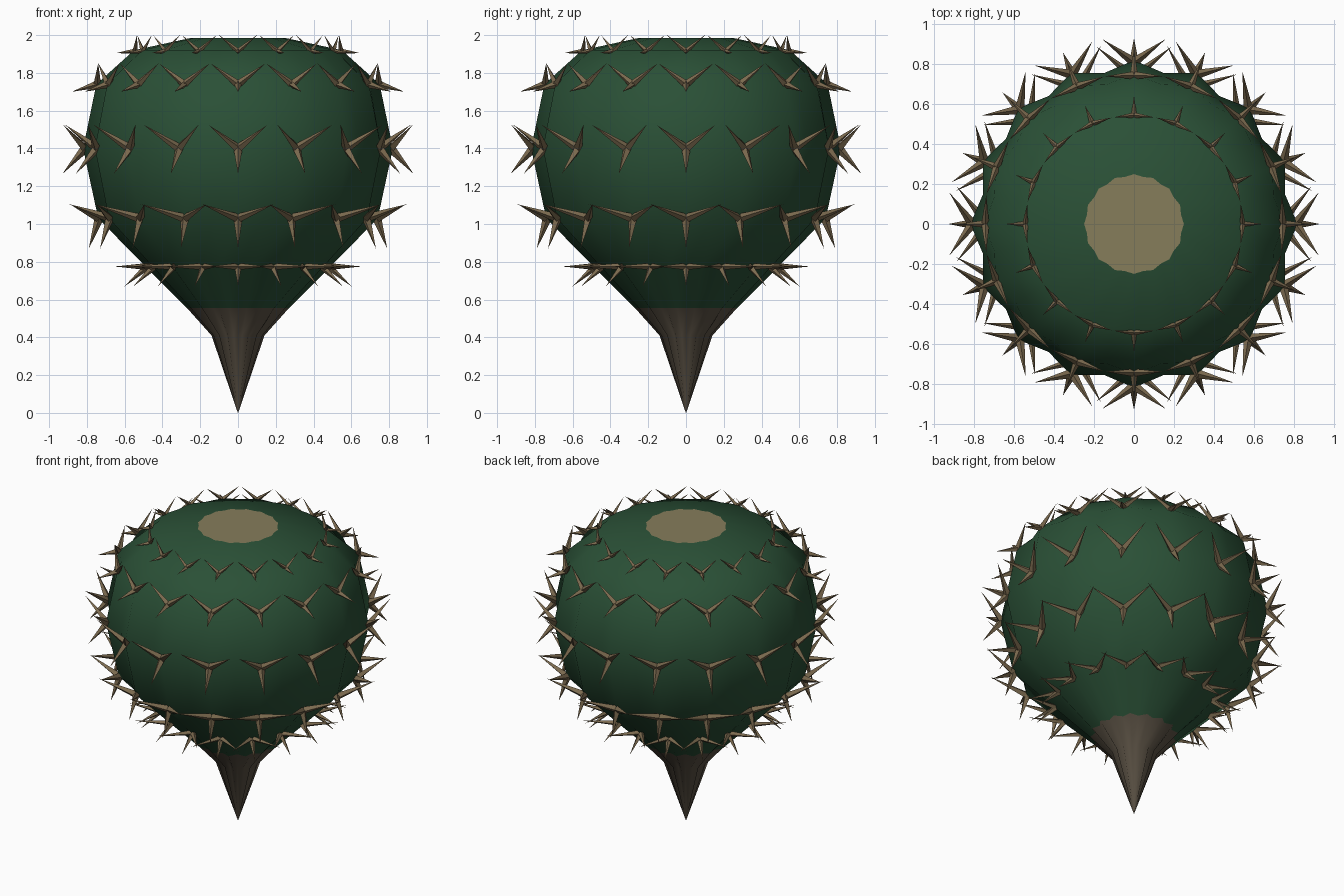
import bpy, bmesh
from math import sin, cos, pi
from mathutils import Vector, Matrix

cube = bpy.data.objects.get("Cube")
if cube:
    bpy.data.objects.remove(cube)

RIBS = 16


def material(name, rgb):
    m = bpy.data.materials.new(name)
    m.use_nodes = True
    m.diffuse_color = (*rgb, 1)
    m.node_tree.nodes["Principled BSDF"].inputs["Base Color"].default_value = (*rgb, 1)
    return m


green = material("dark_green", (0.023, 0.08, 0.037))
beige = material("beige_top", (0.24, 0.205, 0.105))
brown = material("root_brown", (0.1, 0.08, 0.056))
tan = material("spine_tan", (0.2, 0.145, 0.078))


def finish(name, bm, mats):
    mesh = bpy.data.meshes.new(name)
    bmesh.ops.recalc_face_normals(bm, faces=bm.faces)
    bm.to_mesh(mesh)
    bm.free()
    for m in mats:
        mesh.materials.append(m)
    ob = bpy.data.objects.new(name, mesh)
    bpy.context.collection.objects.link(ob)
    return ob


def ribbed_shell(name, profile, mats, cap=False):
    """Revolve (radius, height, groove factor) rings with alternating ribs and grooves."""
    bm = bmesh.new()
    n = RIBS * 2
    rings = []
    for r, z, groove in profile:
        ring = []
        for i in range(n):
            a = 2 * pi * i / n
            k = r * (groove if i % 2 else 1)
            ring.append(bm.verts.new((k * cos(a), k * sin(a), z)))
        rings.append(ring)
    for low, high in zip(rings, rings[1:]):
        for i in range(n):
            j = (i + 1) % n
            bm.faces.new((low[i], low[j], high[j], high[i])).smooth = True
    if cap:
        top = bm.faces.new(rings[-1])
        top.material_index = 1
        for e in top.edges:
            e.smooth = False
    return finish(name, bm, mats)


# Ribbed body with a flat pale top
ribbed_shell("cactus_body", [
    (0.27, 0.555, 0.88), (0.49, 0.775, 0.93), (0.74, 1.03, 0.94), (0.82, 1.4, 0.94),
    (0.75, 1.74, 0.95), (0.55, 1.92, 0.96), (0.25, 1.985, 0.96)], [green, beige], cap=True)

# Grooved tapering root
ribbed_shell("root", [(0.001, 0, 1), (0.14, 0.41, 0.8), (0.27, 0.555, 0.88)], [brown])


def thorn(bm, start, tip, radius):
    d = tip - start
    turn = d.to_track_quat("Z", "Y").to_matrix().to_4x4()
    bmesh.ops.create_cone(bm, cap_ends=True, segments=4, radius1=radius, radius2=0,
                          depth=d.length,
                          matrix=Matrix.Translation((start + tip) / 2) @ turn)


# Rows of three-armed spines: base, side arm tip (radius, height, spread), lower arm tip
rows = {
    "lowest": ((0.48, 0.775), (0.65, 0.775, 0.15), (0.6, 0.67), 0.019),
    "lower": ((0.735, 1.03), (0.89, 1.105, 0.19), (0.79, 0.87), 0.024),
    "middle": ((0.81, 1.4), (0.925, 1.525, 0.157), (0.93, 1.265), 0.024),
    "upper": ((0.745, 1.74), (0.74, 1.85, 0.145), (0.88, 1.7), 0.02),
    "highest": ((0.545, 1.915), (0.535, 2.0, 0.1), (0.645, 1.905), 0.014),
}
for name, (base, side, low, radius) in rows.items():
    bm = bmesh.new()
    for i in range(RIBS):
        spin = Matrix.Rotation(2 * pi * i / RIBS, 3, "Z")
        start = spin @ Vector((base[0], 0, base[1]))
        for s in (-1, 1):
            thorn(bm, start, spin @ Vector((side[0], s * side[2], side[1])), radius)
        thorn(bm, start, spin @ Vector((low[0], 0, low[1])), radius)
    finish("spines_" + name, bm, [tan])
